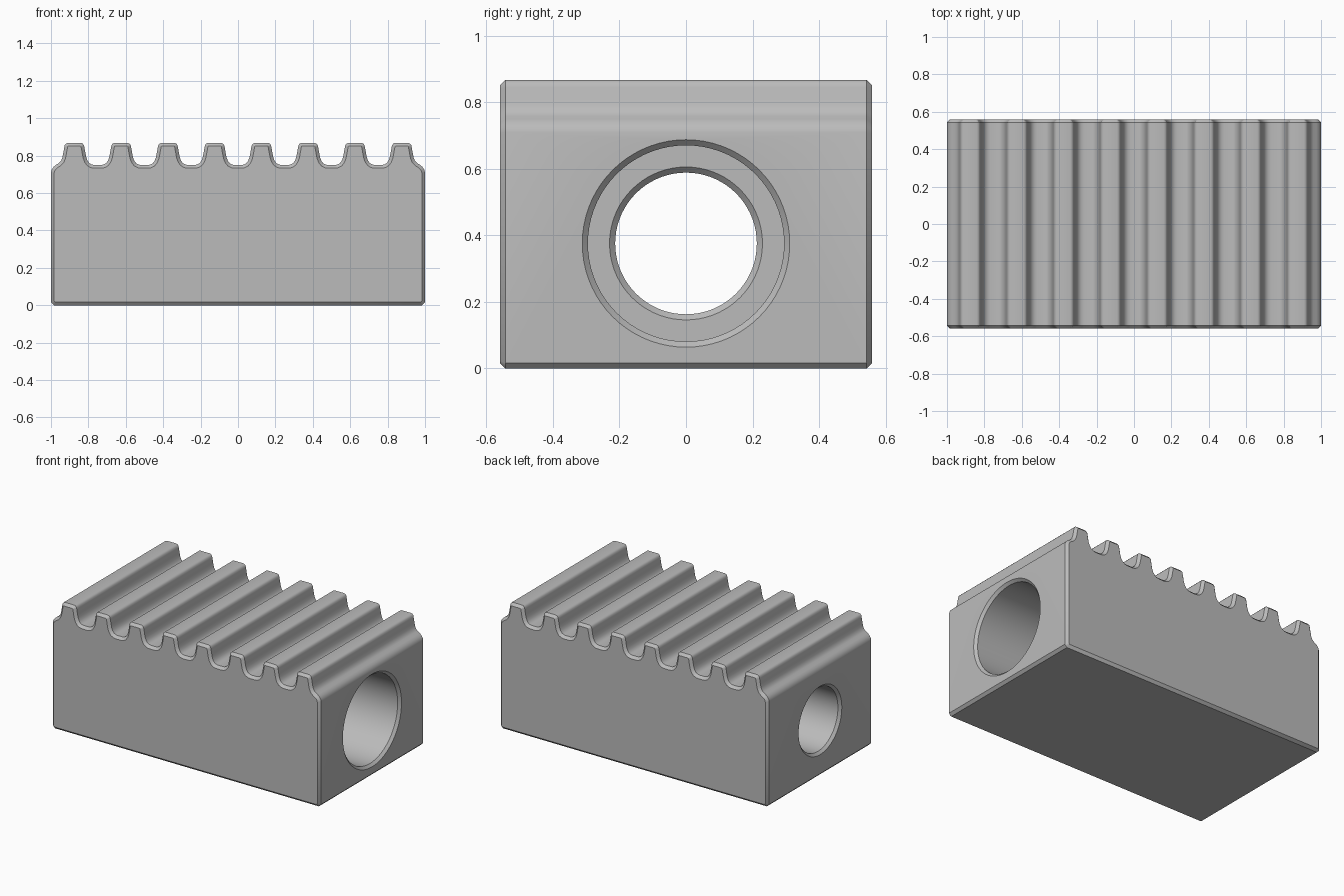
import bpy, bmesh, math

cube = bpy.data.objects.get("Cube")
if cube:
    bpy.data.objects.remove(cube, do_unlink=True)

CHAMFER = 0.017
HALF_DEPTH = 0.56
PITCH = 0.25
BORE_Z = 0.376

steel = bpy.data.materials.new("plain_grey_steel")
steel.use_nodes = True
grey = (0.5, 0.5, 0.5, 1)
steel.diffuse_color = grey
steel.node_tree.nodes["Principled BSDF"].inputs["Base Color"].default_value = grey


def add_object(name, bm):
    bmesh.ops.recalc_face_normals(bm, faces=bm.faces)
    mesh = bpy.data.meshes.new(name)
    bm.to_mesh(mesh)
    bm.free()
    mesh.materials.append(steel)
    obj = bpy.data.objects.new(name, mesh)
    bpy.context.collection.objects.link(obj)
    return obj


# Half of one tooth, from its crest to the middle of the valley
flank = [(0.034, 0.868), (0.044, 0.865), (0.051, 0.857), (0.0535, 0.846),
         (0.060, 0.81), (0.064, 0.79), (0.071, 0.772), (0.081, 0.759),
         (0.094, 0.752), (0.107, 0.75)]
# Rounded shoulder outside the last tooth, then the chamfered base
shoulder = [(0.939, 0.79), (0.946, 0.772), (0.958, 0.76), (0.974, 0.75),
            (0.987, 0.739), (0.996, 0.725), (1.0, 0.71),
            (1.0, CHAMFER), (1.0 - CHAMFER, 0)]

# Right half of the section: four teeth, running outwards from the middle
half = []
for k in range(4):
    centre = PITCH * (k + 0.5)
    half += [(centre - x, z) for x, z in reversed(flank)]
    half += [(centre + x, z) for x, z in (flank if k < 3 else flank[:5])]
half += shoulder
section = half + [(-x, z) for x, z in reversed(half)]

# Rack block: extruded section with chamfered end caps
bm = bmesh.new()
y = HALF_DEPTH - CHAMFER
cap = bm.faces.new([bm.verts.new((x, -y, z)) for x, z in section])
ext = bmesh.ops.extrude_face_region(bm, geom=[cap], use_keep_orig=True)
moved = [v for v in ext["geom"] if isinstance(v, bmesh.types.BMVert)]
bmesh.ops.translate(bm, verts=moved, vec=(0, 2 * y, 0))
bmesh.ops.recalc_face_normals(bm, faces=bm.faces)
caps = [f for f in bm.faces if len(f.verts) > 4]
bmesh.ops.inset_individual(bm, faces=caps, thickness=CHAMFER, depth=CHAMFER,
                           use_even_offset=True)
block = add_object("toothed_block", bm)

# Stepped bore: wide on the left, narrow on the right, chamfered mouths
SMALL, LARGE, STEP = 0.213, 0.295, 0.0
c = CHAMFER
rings = [(-1.1, SMALL + c + 0.1), (-1 + c, SMALL), (STEP - c, SMALL),
         (STEP, SMALL + c), (STEP, LARGE), (1 - c, LARGE),
         (1.1, LARGE + c + 0.1)]
SIDES = 72
bm = bmesh.new()
loops = []
for x, r in rings:
    angles = [math.tau * i / SIDES for i in range(SIDES)]
    loops.append([bm.verts.new((x, r * math.cos(a), BORE_Z + r * math.sin(a)))
                  for a in angles])
for a, b in zip(loops, loops[1:]):
    for i in range(SIDES):
        j = (i + 1) % SIDES
        bm.faces.new((a[i], a[j], b[j], b[i]))
bm.faces.new(loops[0])
bm.faces.new(loops[-1])
cutter = add_object("bore_cutter", bm)
cutter.hide_render = True

# Cut the bore and remove the cutter
cut = block.modifiers.new("bore", "BOOLEAN")
cut.operation = "DIFFERENCE"
cut.solver = "EXACT"
cut.object = cutter
bpy.ops.object.select_all(action="DESELECT")
block.select_set(True)
bpy.context.view_layer.objects.active = block
bpy.ops.object.modifier_apply(modifier=cut.name)
bpy.data.objects.remove(cutter, do_unlink=True)
bpy.ops.object.shade_smooth_by_angle(angle=math.radians(38))
